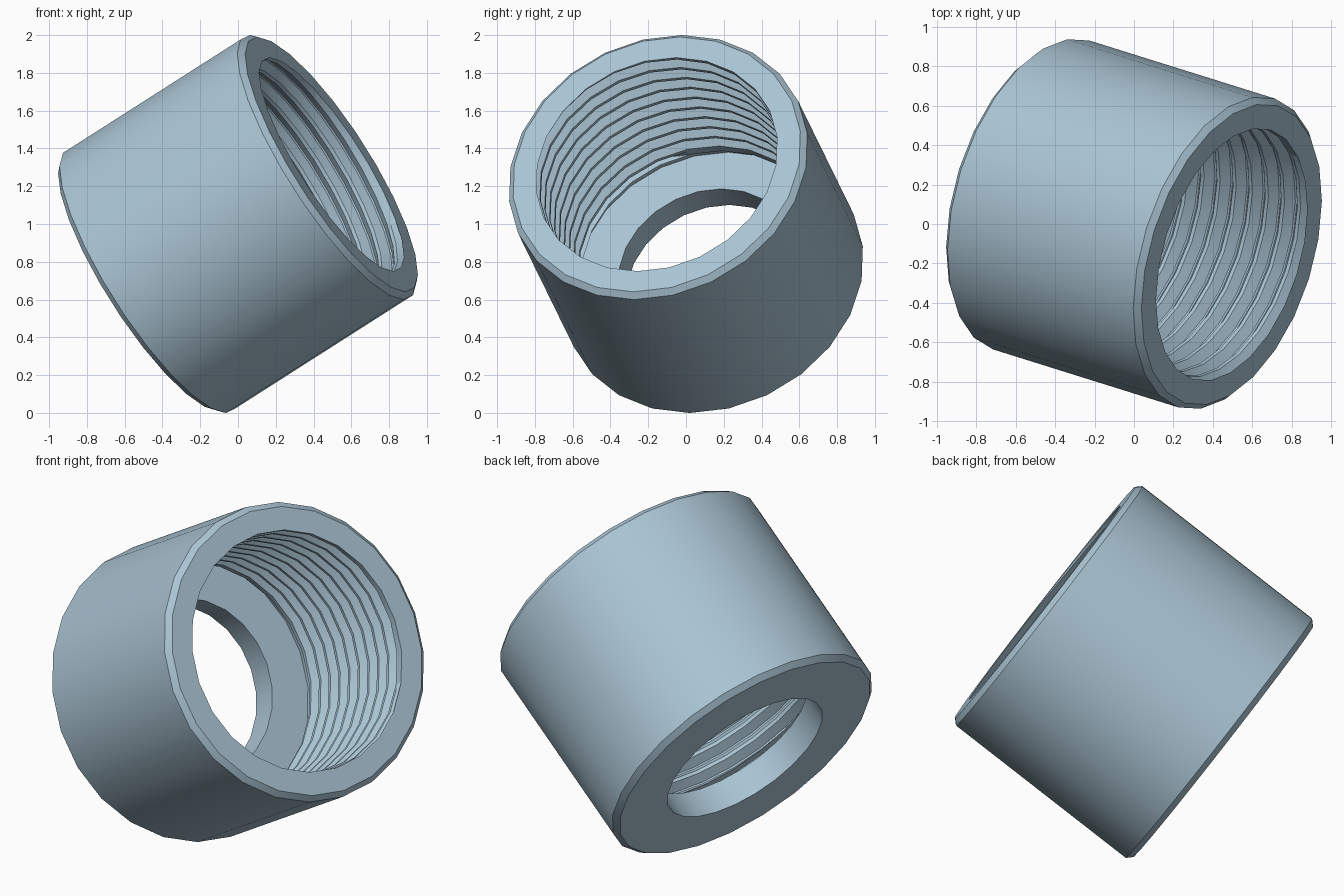
import bpy, bmesh, math
from mathutils import Vector

if "Cube" in bpy.data.objects:
    bpy.data.objects.remove(bpy.data.objects["Cube"])

SIDES = 24
LENGTH, R_OUT, CHAMFER = 1.214, 0.82, 0.03
R_CREST, R_ROOT, PITCH = 0.662, 0.708, 0.1
THREAD_END, FLOOR, R_GROOVE, R_HOLE = 0.95, 1.05, 0.715, 0.488

# Tilted frame: axis points out of the threaded mouth
axis = Vector((0.815, -0.255, 0.52)).normalized()
u = (Vector((0, 0, 1)) - axis * axis.z).normalized()
v = axis.cross(u)
centre = Vector((0, 0, 1))


def place(depth, radius, angle):
    radial = u * math.cos(angle) + v * math.sin(angle)
    return centre + axis * (LENGTH / 2 - depth) + radial * radius


# One thread tooth: (fraction of pitch, radius)
TOOTH = [(0.0, R_CREST), (0.2, R_CREST), (0.55, R_ROOT), (0.65, R_ROOT)]


def section(turn):
    """Closed cross-section, with the thread shifted along the helix."""
    pts = []
    for k in range(-1, int(THREAD_END / PITCH) + 3):
        for frac, r in TOOTH:
            d = (k + frac - turn) * PITCH
            if d <= 0.0:
                pts.append((0.0, R_CREST))
            elif d >= THREAD_END:
                pts.append((THREAD_END, R_CREST))
            else:
                pts.append((d, r))
    pts += [(THREAD_END, R_GROOVE), (FLOOR, R_GROOVE),       # relief groove
            (FLOOR, R_HOLE), (LENGTH, R_HOLE),               # floor and hole
            (LENGTH, R_OUT - CHAMFER), (LENGTH - CHAMFER, R_OUT),
            (CHAMFER, R_OUT), (0.0, R_OUT - CHAMFER)]        # outer wall
    return pts


# Sweep the section round the axis
bm = bmesh.new()
columns = []
for j in range(SIDES + 1):
    angle = 2 * math.pi * j / SIDES
    columns.append([bm.verts.new(place(d, r, angle))
                    for d, r in section(j / SIDES)])
for a, b in zip(columns, columns[1:]):
    for i in range(len(a)):
        k = (i + 1) % len(a)
        bm.faces.new((a[i], a[k], b[k], b[i]))
bmesh.ops.remove_doubles(bm, verts=bm.verts[:], dist=0.0005)
bmesh.ops.dissolve_degenerate(bm, edges=bm.edges[:], dist=0.0002)
bmesh.ops.recalc_face_normals(bm, faces=bm.faces[:])

mesh = bpy.data.meshes.new("threaded_collar")
bm.to_mesh(mesh)
bm.free()
collar = bpy.data.objects.new("threaded_collar", mesh)
bpy.context.collection.objects.link(collar)

# Pale blue grey finish
mat = bpy.data.materials.new("pale_blue_grey")
mat.diffuse_color = (0.40, 0.55, 0.65, 1.0)
mat.use_nodes = True
mat.node_tree.nodes["Principled BSDF"].inputs["Base Color"].default_value = mat.diffuse_color
mesh.materials.append(mat)

bpy.context.view_layer.objects.active = collar
collar.select_set(True)
bpy.ops.object.shade_smooth_by_angle(angle=math.radians(25))
